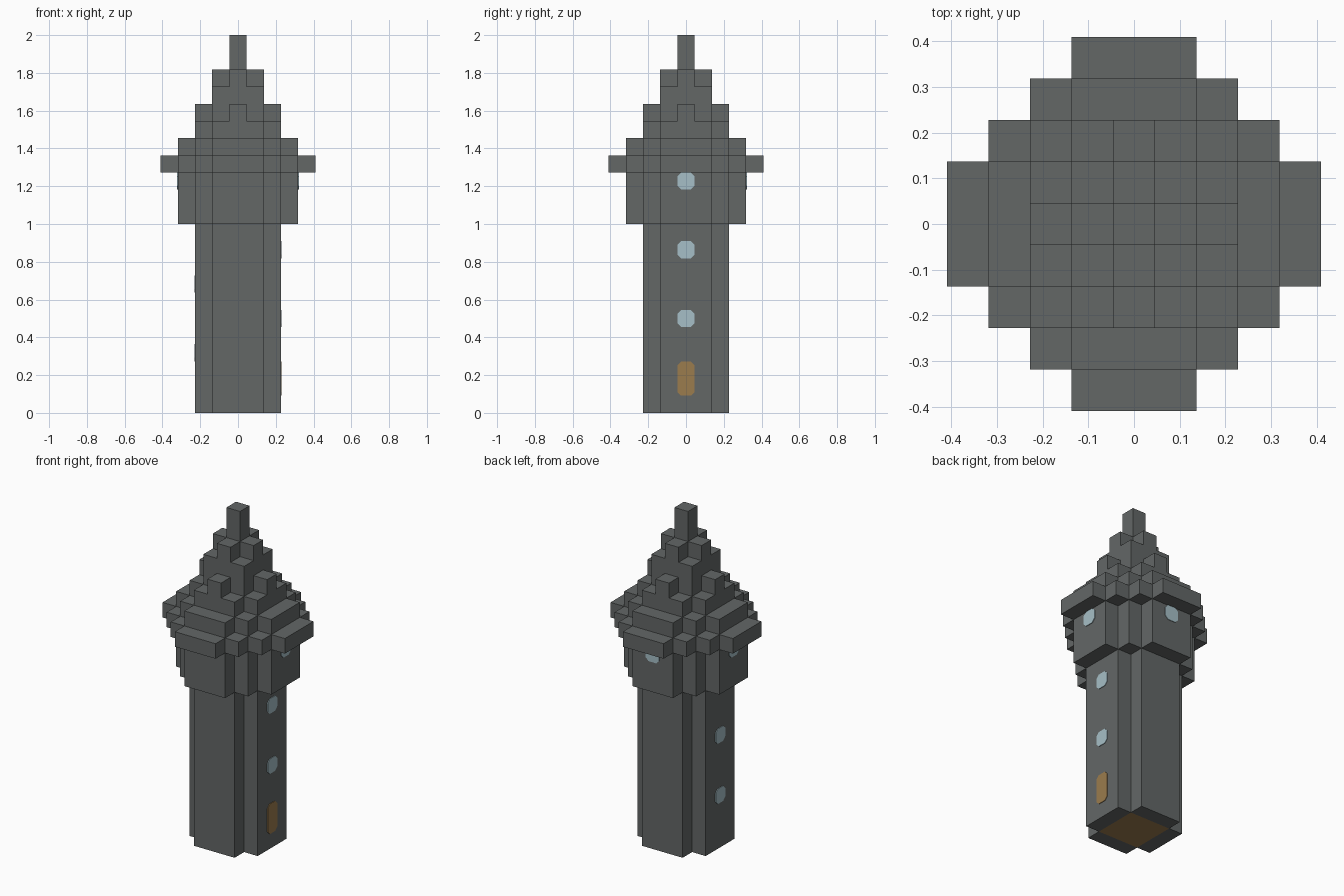
import bpy, bmesh
from math import pi
from mathutils import Matrix, Vector

U = 1 / 11  # size of one block

cube = bpy.data.objects.get("Cube")
if cube:
    bpy.data.objects.remove(cube, do_unlink=True)


def material(name, rgb):
    m = bpy.data.materials.new(name)
    m.use_nodes = True
    m.diffuse_color = (*rgb, 1)
    m.node_tree.nodes["Principled BSDF"].inputs["Base Color"].default_value = (*rgb, 1)
    return m


STONE = material("grey stone", (0.125, 0.135, 0.134))
GLASS = material("pale blue glass", (0.38, 0.52, 0.57))
WOOD = material("brown wood", (0.33, 0.20, 0.075))


def stepped_outline(radius):
    """Blocky round outline: a three-block side, then one-block steps."""
    x, y = radius, 1.5
    quarter = [Vector((x, y))]
    while x > 1.5:
        quarter += [Vector((x - 1, y)), Vector((x - 1, y + 1))]
        x, y = x - 1, y + 1
    return [Matrix.Rotation(i * pi / 2, 2) @ p for i in range(4) for p in quarter]


def prism(name, outline, low, high, mat, transform=Matrix()):
    """Extrude an outline in block units between two levels."""
    bm = bmesh.new()
    base = bm.faces.new([bm.verts.new((x, y, low)) for x, y in outline])
    top = bmesh.ops.extrude_face_region(bm, geom=[base])["geom"]
    moved = [v for v in top if isinstance(v, bmesh.types.BMVert)]
    bmesh.ops.translate(bm, verts=moved, vec=(0, 0, high - low))
    bmesh.ops.recalc_face_normals(bm, faces=bm.faces)
    bm.transform(Matrix.Scale(U, 4) @ transform)
    mesh = bpy.data.meshes.new(name)
    bm.to_mesh(mesh)
    bm.free()
    mesh.materials.append(mat)
    obj = bpy.data.objects.new(name, mesh)
    bpy.context.collection.objects.link(obj)
    return obj


def plate(name, side, radius, low, high, mat):
    """Thin panel with cut corners on one wall; side counts quarter turns from +x."""
    h, c = 0.5, 0.22
    outline = [(-h + c, low), (h - c, low), (h, low + c), (h, high - c),
               (h - c, high), (-h + c, high), (-h, high - c), (-h, low + c)]
    upright = Matrix(((0, 0, 1, radius), (1, 0, 0, 0), (0, 1, 0, 0), (0, 0, 0, 1)))
    return prism(name, outline, -0.02, 0.04, mat,
                 Matrix.Rotation(side * pi / 2, 4, 'Z') @ upright)


# Shaft, with a wooden floor cut into its underside
shaft = prism("shaft", stepped_outline(2.5), 0, 11, STONE)
shaft.data.materials.append(WOOD)
bm = bmesh.new()
bm.from_mesh(shaft.data)
for axis in (Vector((1, 0, 0)), Vector((0, 1, 0))):
    for s in (-1.5, 1.5):
        bmesh.ops.bisect_plane(bm, geom=bm.verts[:] + bm.edges[:] + bm.faces[:],
                               plane_co=axis * s * U, plane_no=axis)
for f in bm.faces:
    if f.normal.z < -0.9 and f.calc_center_median().length < U:
        f.material_index = 1
bm.to_mesh(shaft.data)
bm.free()

# Wider top room and stepped roof
prism("top_room", stepped_outline(3.5), 11, 14, STONE)
prism("eaves", stepped_outline(4.5), 14, 15, STONE)
prism("roof_lower_step", stepped_outline(3.5), 15, 16, STONE)
prism("roof_middle_step", stepped_outline(2.5), 16, 17, STONE)
prism("roof_upper_block", stepped_outline(1.5), 17, 19, STONE)

# Single blocks on each side of the roof and the spire
BLOCK = [(-0.5, -0.5), (0.5, -0.5), (0.5, 0.5), (-0.5, 0.5)]
for i, side in enumerate(("left", "back", "right", "front")):
    turn = Matrix.Rotation(i * pi / 2, 4, 'Z')
    for name, reach, low in (("roof_block", 2, 17), ("spire_block", 1, 19)):
        prism(f"{side}_{name}", BLOCK, low, low + 1, STONE,
              turn @ Matrix.Translation((reach, 0, 0)))
prism("spire", BLOCK, 19, 22, STONE)

# Door and windows
plate("door", 0, 2.5, 1, 3, WOOD)
for side, low in ((0, 5), (0, 9), (2, 3), (2, 7)):
    plate("shaft_window", side, 2.5, low, low + 1, GLASS)
for side in (0, 1, 2):
    plate("room_window", side, 3.5, 13, 14, GLASS)
